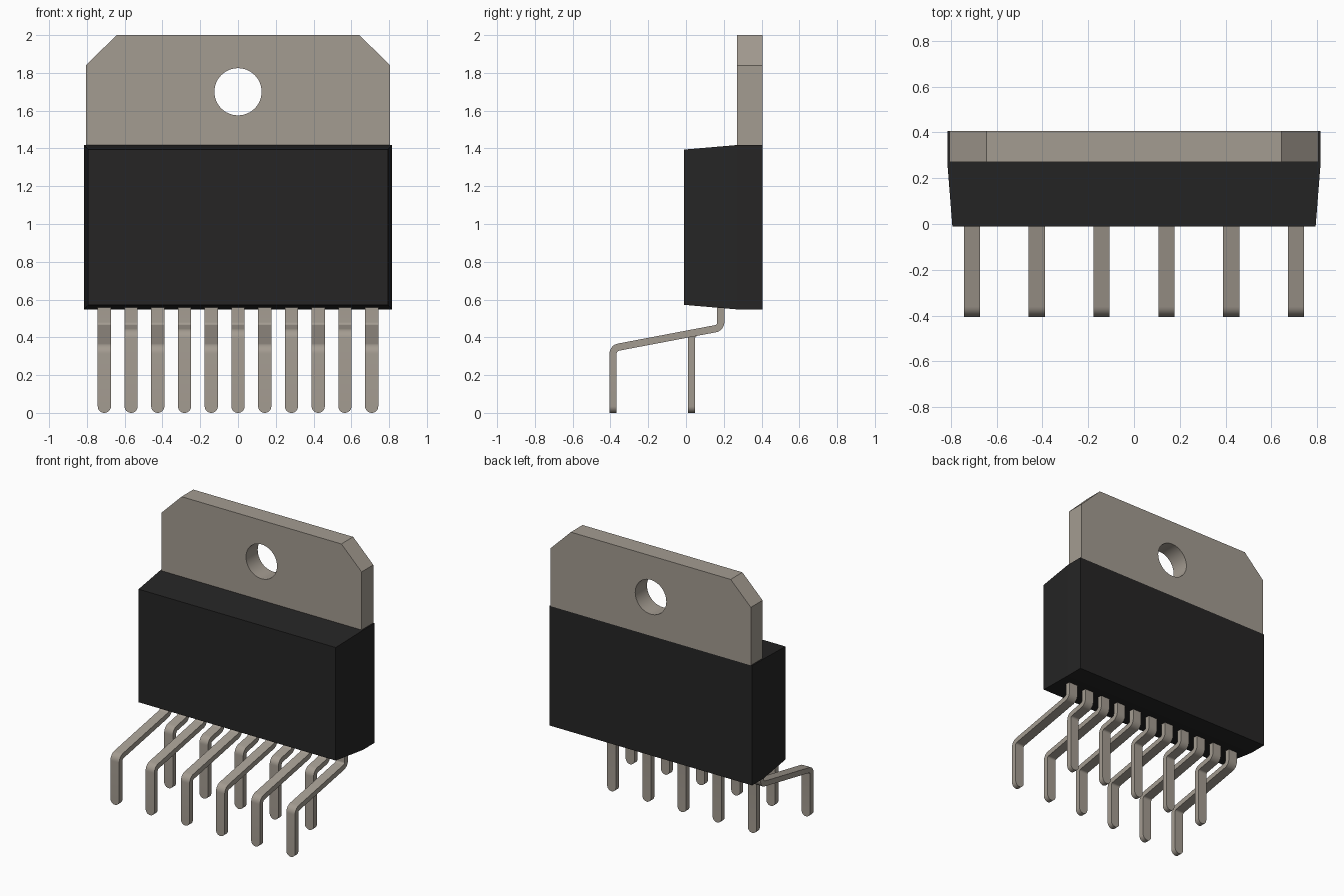
import bpy, bmesh, math
from mathutils import Vector

cube = bpy.data.objects.get("Cube")
if cube:
    bpy.data.objects.remove(cube, do_unlink=True)


def material(name, rgb):
    m = bpy.data.materials.new(name)
    m.use_nodes = True
    m.diffuse_color = (*rgb, 1)
    m.node_tree.nodes["Principled BSDF"].inputs["Base Color"].default_value = (*rgb, 1)
    return m


METAL = material("warm grey metal", (0.371, 0.332, 0.284))
BLACK = material("black plastic", (0.019, 0.0185, 0.0185))


def skin(name, rings, mat, smooth=False):
    """Join a list of equal vertex rings into a closed solid."""
    bm = bmesh.new()
    loops = [[bm.verts.new(p) for p in ring] for ring in rings]
    n = len(loops[0])
    for a, b in zip(loops, loops[1:]):
        for i in range(n):
            j = (i + 1) % n
            bm.faces.new((a[i], a[j], b[j], b[i]))
    bm.faces.new(loops[0])
    bm.faces.new(loops[-1])
    bmesh.ops.recalc_face_normals(bm, faces=bm.faces)
    mesh = bpy.data.meshes.new(name)
    bm.to_mesh(mesh)
    bm.free()
    obj = bpy.data.objects.new(name, mesh)
    bpy.context.collection.objects.link(obj)
    mesh.materials.append(mat)
    if smooth:
        smooth_edges(obj)
    return obj


def smooth_edges(obj):
    bpy.ops.object.select_all(action='DESELECT')
    obj.select_set(True)
    bpy.context.view_layer.objects.active = obj
    bpy.ops.object.shade_smooth_by_angle(angle=math.radians(30))


# Plastic body: straight at the back, tapering toward the front face
def body_ring(y, half_x, z0, z1):
    return [(-half_x, y, z0), (half_x, y, z0), (half_x, y, z1), (-half_x, y, z1)]


BACK, STEP = 0.405, 0.27
skin("body", [body_ring(-0.01, 0.793, 0.572, 1.394),
              body_ring(STEP, 0.815, 0.548, 1.418),
              body_ring(BACK, 0.815, 0.548, 1.418)], BLACK)

# Metal mounting tab with chamfered upper corners
half = [(0.805, 1.418), (0.805, 1.84), (0.643, 2.0)]
outline = half + [(-x, z) for x, z in reversed(half)]
tab = skin("mounting_tab", [[(x, y, z) for x, z in outline] for y in (STEP, BACK)], METAL)

# Round screw hole through the tab
circle = [(0.125 * math.cos(math.tau * i / 48), 1.70 + 0.125 * math.sin(math.tau * i / 48))
          for i in range(48)]
cutter = skin("hole_cutter", [[(x, y, z) for x, z in circle] for y in (0.1, 0.6)], METAL)
cutter.hide_render = True
cut = tab.modifiers.new("screw_hole", 'BOOLEAN')
cut.operation = 'DIFFERENCE'
cut.solver = 'EXACT'
cut.object = cutter
bpy.ops.object.select_all(action='DESELECT')
tab.select_set(True)
bpy.context.view_layer.objects.active = tab
bpy.ops.object.modifier_apply(modifier=cut.name)
bpy.data.objects.remove(cutter, do_unlink=True)
smooth_edges(tab)

# Pins: flat strip swept along a path with two rounded bends and a round tip
THICK, HALF_W, BEND_R = 0.038, 0.035, 0.035


def bend(prev, corner, nxt, steps=8):
    """Arc of (point, direction) pairs rounding one corner in the yz plane."""
    d0, d1 = (corner - prev).normalized(), (nxt - corner).normalized()
    angle = d0.angle_signed(d1)
    start = corner - d0 * BEND_R * math.tan(abs(angle) / 2)
    side = Vector((-d0.y, d0.x)) * (1 if d0.x * d1.y - d0.y * d1.x > 0 else -1)
    centre = start + side * BEND_R
    arc = []
    for i in range(steps + 1):
        t = abs(angle) * i / steps
        p = centre - side * BEND_R * math.cos(t) + d0 * BEND_R * math.sin(t)
        arc.append((p, d0 * math.cos(t) + side * math.sin(t)))
    return arc


def pin(name, x, y_end):
    slope = 0.19
    top = Vector((0.184, 0.60))
    upper = Vector((0.184, 0.451))
    lower = Vector((y_end, 0.451 - slope * (0.184 - y_end)))
    tip = Vector((y_end, 0.0))
    down = Vector((0, -1))
    path = [(top, down, HALF_W)]
    for a, b, c in ((top, upper, lower), (upper, lower, tip)):
        path += [(p, d, HALF_W) for p, d in bend(a, b, c)]
    for i in range(9):
        t = math.radians(84) * i / 8
        z = HALF_W * (1 - math.sin(t)) if i < 8 else 0.0
        path.append((Vector((y_end, z)), down, HALF_W * math.cos(t)))
    rings = []
    for p, d, w in path:
        n = Vector((-d.y, d.x)) * THICK / 2
        a, b = p + n, p - n
        rings.append([(x - w, a.x, a.y), (x + w, a.x, a.y),
                      (x + w, b.x, b.y), (x - w, b.x, b.y)])
    skin(name, rings, METAL, smooth=True)


# Eleven pins alternate between the long front row and the short back row
for i in range(11):
    row, y_end = ("front", -0.386) if i % 2 == 0 else ("back", 0.029)
    pin(f"{row}_row_pin_{i + 1}", (i - 5) * 0.1415, y_end)
